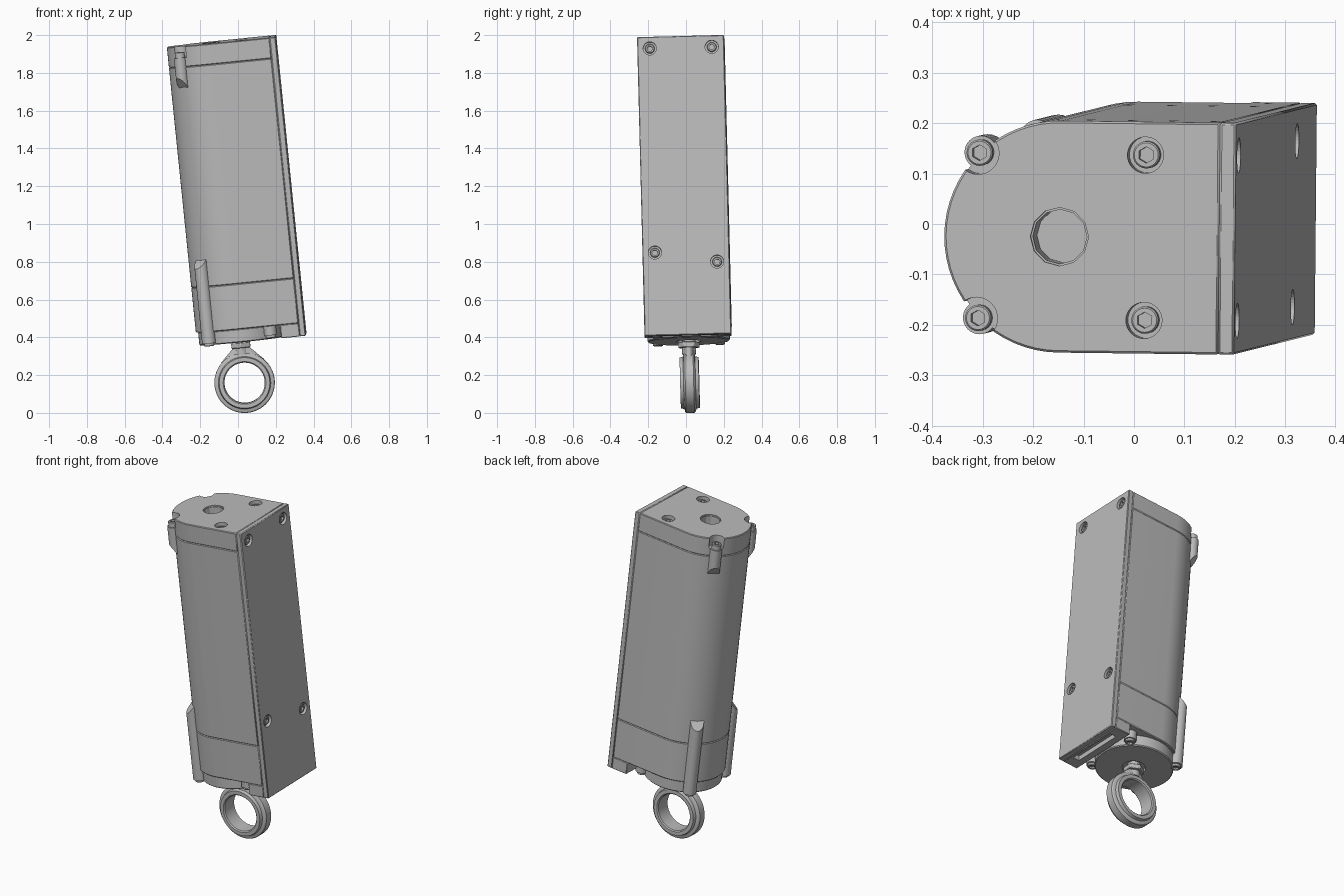
import bpy, bmesh, math
from mathutils import Matrix, Vector

cube = bpy.data.objects.get("Cube")
if cube:
    bpy.data.objects.remove(cube, do_unlink=True)

# Tilted frame: origin at the eye centre, local z along the rod
up = Vector((-0.101, -0.025, 0.994)).normalized()
side = Vector((0.994, -0.012, 0.101))
side = (side - up * side.dot(up)).normalized()
FRAME = Matrix((side, up.cross(side), up)).transposed().to_4x4()
FRAME.translation = (0.035, 0.02, 0.16)

grey = bpy.data.materials.new("satin grey")
grey.use_nodes = True
COLOUR = (0.5, 0.5, 0.5, 1)
grey.diffuse_color = COLOUR
grey.node_tree.nodes["Principled BSDF"].inputs["Base Color"].default_value = COLOUR

HALF = 0.23      # half width of the body
LUG = 0.164      # screw offset from the axis
TOP, BOTTOM = 1.81, 0.22


def add(name, bm):
    bmesh.ops.recalc_face_normals(bm, faces=bm.faces)
    mesh = bpy.data.meshes.new(name)
    bm.to_mesh(mesh)
    bm.free()
    mesh.materials.append(grey)
    ob = bpy.data.objects.new(name, mesh)
    bpy.context.collection.objects.link(ob)
    ob.matrix_world = FRAME
    return ob


def prism(name, outline, z0, z1):
    bm = bmesh.new()
    base = bm.faces.new([bm.verts.new((x, y, z0)) for x, y in outline])
    new = bmesh.ops.extrude_face_region(bm, geom=[base])["geom"]
    verts = [v for v in new if isinstance(v, bmesh.types.BMVert)]
    bmesh.ops.translate(bm, verts=verts, vec=(0, 0, z1 - z0))
    return add(name, bm)


def box(name, x0, x1, y, z0, z1):
    return prism(name, [(x0, -y), (x1, -y), (x1, y), (x0, y)], z0, z1)


def cylinder(name, r, start, end, sides=32, r2=None):
    a, b = Vector(start), Vector(end)
    turn = Vector((0, 0, 1)).rotation_difference(b - a).to_matrix().to_4x4()
    bm = bmesh.new()
    bmesh.ops.create_cone(bm, cap_ends=True, segments=sides, radius1=r,
                          radius2=r if r2 is None else r2, depth=(b - a).length,
                          matrix=Matrix.Translation((a + b) / 2) @ turn)
    return add(name, bm)


def bevel(ob, width):
    mod = ob.modifiers.new("edge", "BEVEL")
    mod.width, mod.segments, mod.limit_method = width, 1, "ANGLE"
    mod.angle_limit = math.radians(40)


def cut(ob, cutter):
    cutter.hide_render = True
    cutter.hide_set(True)
    cutter.display_type = "WIRE"
    mod = ob.modifiers.new("cut", "BOOLEAN")
    mod.operation, mod.object, mod.solver = "DIFFERENCE", cutter, "EXACT"


def screw(name, seat, axis, r=0.025, height=0.022):
    # Socket head screw
    seat, axis = Vector(seat), Vector(axis)
    head = cylinder(name, r, seat - axis * 0.01, seat + axis * height, 24)
    bevel(head, 0.003)
    cut(head, cylinder(name + "_socket_cutter", r * 0.6, seat + axis * 0.004,
                       seat + axis * (height + 0.02), 6))


def d_shape(right):
    arc = [math.radians(90 + 180 * i / 32) for i in range(33)]
    return ([(HALF * math.cos(a), HALF * math.sin(a)) for a in arc]
            + [(right, -HALF), (right, HALF)])


# Body sections, with bevelled seams between them
seam_x = 0.318
sections = {}
for name, z0, z1 in (("lower_housing", 0.29, 0.53), ("main_housing", 0.53, 1.70),
                     ("top_cap", 1.70, TOP)):
    sections[name] = prism(name, d_shape(seam_x), z0, z1)
    bevel(sections[name], 0.004)
cap = sections["top_cap"]

# Mounting plate on the flat side and the block below it
plate = box("mounting_plate", seam_x, 0.35, HALF, BOTTOM, TOP)
bevel(plate, 0.004)
block = box("connector_block", 0.22, seam_x, HALF, BOTTOM, 0.29)
bevel(block, 0.003)
slot = box("slot_cutter", 0.262, 0.302, 0.16, BOTTOM - 0.02, BOTTOM + 0.03)
cut(block, slot)

# Round nose at the rod end, recessed underneath
nose = cylinder("nose_disc", 0.218, (0, 0, BOTTOM), (0, 0, 0.292), 48)
bevel(nose, 0.005)
cut(nose, cylinder("nose_recess_cutter", 0.065, (0, 0, BOTTOM - 0.02), (0, 0, BOTTOM + 0.02)))

# Bore in the top cap
cut(cap, cylinder("bore_cutter", 0.054, (0, 0, 1.72), (0, 0, TOP + 0.02), 12))
bore_rim = cylinder("bore_rim_cutter", 0.058, (0, 0, TOP - 0.008), (0, 0, TOP + 0.02), 12)
cut(cap, bore_rim)


def lug(name, y, r, end, tip, slope):
    # Screw boss whose tip slopes back into the housing
    ob = cylinder(name, r, (-LUG, y, min(end, tip)), (-LUG, y, max(end, tip)), 24)
    out = Vector((-1, math.copysign(1, y), 0)).normalized()
    for v in ob.data.vertices:
        if abs(v.co.z - tip) < 0.001:
            v.co.z += slope * ((v.co - Vector((-LUG, y, tip))).dot(out) + r)


for s, label in ((-1, "front"), (1, "back")):
    y = s * LUG
    # Upper lug in its notch
    lug("upper_lug_" + label, y, 0.033, 1.75, 1.55, 1.4)
    cut(cap, cylinder("notch_cutter_" + label, 0.042, (-LUG, y, 1.75), (-LUG, y, TOP + 0.02)))
    screw("upper_lug_screw_" + label, (-LUG, y, 1.75), (0, 0, 1), 0.026, 0.03)
    # Lower lugs
    lug("lower_lug_" + label, y, 0.037, BOTTOM + 0.01, 0.71, -1.1)
    screw("lower_lug_screw_" + label, (-LUG, y, BOTTOM + 0.01), (0, 0, -1), 0.026, 0.015)
    cylinder("inner_lug_" + label, 0.034, (LUG, y, BOTTOM + 0.02), (LUG, y, 0.295), 24)
    screw("inner_lug_screw_" + label, (LUG, y, BOTTOM + 0.02), (0, 0, -1), 0.026, 0.015)
    # Counterbored screw in the top cap
    cut(cap, cylinder("cap_hole_cutter_" + label, 0.036, (LUG + 0.006, y, TOP - 0.04),
                      (LUG + 0.006, y, TOP + 0.02)))
    screw("cap_screw_" + label, (LUG + 0.006, y, TOP - 0.04), (0, 0, 1), 0.027, 0.025)
    # Counterbored screws in the plate
    for z, level in ((1.748, "upper"), (0.662 if s < 0 else 0.605, "lower")):
        cut(plate, cylinder(f"plate_hole_cutter_{level}_{label}", 0.035,
                            (0.328, y, z), (0.37, y, z)))
        screw(f"plate_screw_{level}_{label}", (0.328, y, z), (1, 0, 0), 0.025, 0.015)

# Rod end: hex nut, flattened shank and stepped eye
cylinder("rod", 0.036, (0, 0, 0.15), (0, 0, 0.25), 24)
nut = cylinder("hex_nut", 0.058, (0, 0, 0.185), (0, 0, 0.215), 6)
bevel(nut, 0.004)
shank = cylinder("shank", 0.115, (0, 0, 0.115), (0, 0, 0.19), 32, 0.04)
for v in shank.data.vertices:
    v.co.y *= 0.25 if v.co.z < 0.15 else 0.7

bm = bmesh.new()
half = [(0.107, 0.044), (0.113, 0.05), (0.134, 0.05), (0.139, 0.032), (0.154, 0.028), (0.16, 0.022)]
loop = half + [(r, -y) for r, y in reversed(half)]
points = [bm.verts.new((r, y, 0)) for r, y in loop]
edges = [bm.edges.new((points[i], points[i - 1])) for i in range(len(points))]
bmesh.ops.spin(bm, geom=points + edges, cent=(0, 0, 0), axis=(0, 1, 0),
               angle=math.tau, steps=56)
bmesh.ops.remove_doubles(bm, verts=bm.verts, dist=0.0005)
add("rod_eye", bm)

# Smooth shading with sharp edges kept
bpy.context.view_layer.update()
bpy.ops.object.select_all(action="DESELECT")
for ob in bpy.context.scene.objects:
    if ob.type == "MESH" and not ob.hide_render:
        ob.select_set(True)
        bpy.context.view_layer.objects.active = ob
bpy.ops.object.shade_smooth_by_angle(angle=math.radians(30))
